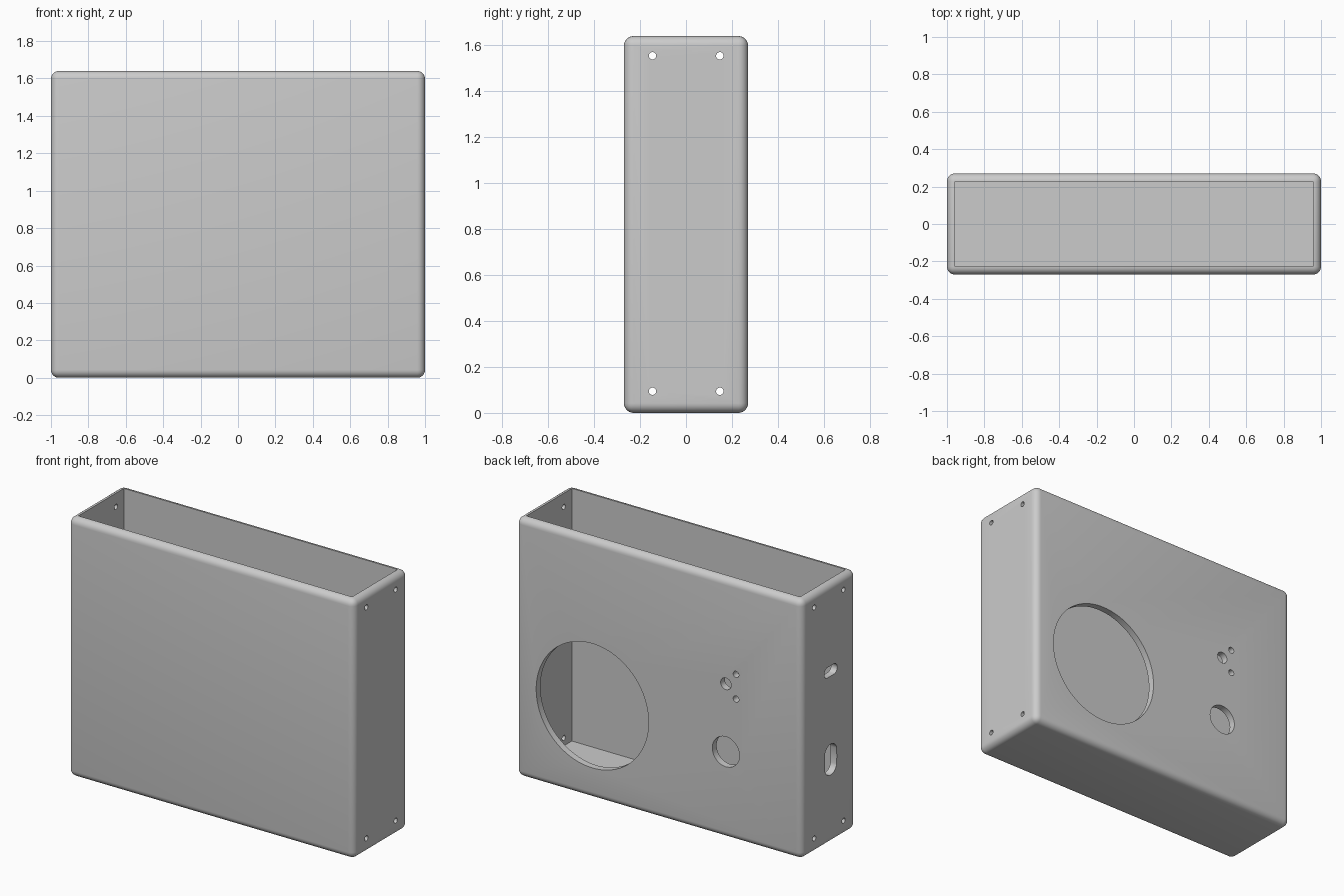
import bpy, math
from mathutils import Vector

if "Cube" in bpy.data.objects:
    bpy.data.objects.remove(bpy.data.objects["Cube"])

W, D, H = 2.0, 0.54, 1.64      # outer size
WALL, ROUND = 0.043, 0.042     # wall thickness, edge radius

grey = bpy.data.materials.new("mid grey")
grey.diffuse_color = (0.6, 0.6, 0.6, 1)
grey.use_nodes = True
grey.node_tree.nodes["Principled BSDF"].inputs["Base Color"].default_value = grey.diffuse_color


def box(name, size, centre):
    bpy.ops.mesh.primitive_cube_add(size=1, location=centre)
    ob = bpy.context.object
    ob.name = name
    ob.scale = size
    bpy.ops.object.transform_apply(location=True, scale=True)
    return ob


def drill(name, axis, centre, r, depth, stretch=None, sides=32):
    """Prism cutter along axis; stretch is a vector that turns a hole into a slot."""
    rot = (0, math.pi / 2, 0) if axis == "x" else (math.pi / 2, 0, 0)
    bpy.ops.mesh.primitive_cylinder_add(vertices=sides, radius=r, depth=depth,
                                        location=(0, 0, 0), rotation=rot)
    ob = bpy.context.object
    ob.name = name
    bpy.ops.object.transform_apply(location=True, rotation=True)
    if stretch:
        s = Vector(stretch)
        for v in ob.data.vertices:
            side = v.co.dot(s)
            if abs(side) > 1e-6:
                v.co += s * math.copysign(1, side)
    ob.location = centre
    return ob


def cut(target, cutter):
    m = target.modifiers.new(cutter.name, "BOOLEAN")
    m.operation, m.solver, m.object = "DIFFERENCE", "EXACT", cutter
    bpy.context.view_layer.objects.active = target
    bpy.ops.object.modifier_apply(modifier=m.name)
    bpy.data.objects.remove(cutter)


# Rounded outer case
case = box("case", (W, D, H), (0, 0, H / 2))
case.data.materials.append(grey)
bev = case.modifiers.new("round", "BEVEL")
bev.width, bev.segments = ROUND, 6
bpy.ops.object.modifier_apply(modifier="round")

# Open-topped cavity
cut(case, box("cavity", (W - 2 * WALL, D - 2 * WALL, H), (0, 0, WALL + H / 2)))

# Round holes in the back wall: x, z, radius, sides
for x, z, r, n in [(0.466, 0.587, 0.393, 96), (-0.468, 0.546, 0.095, 48),
                   (-0.468, 0.976, 0.037, 32), (-0.539, 1.054, 0.02, 24),
                   (-0.539, 0.898, 0.02, 24)]:
    # half-step sides keep the prism clear of the wall seams
    cut(case, drill("back_hole", "y", (x, D / 2, z), r, 0.2, sides=n))

# Screw holes through both end walls
for y in (-0.146, 0.147):
    for z in (0.094, 1.554):
        cut(case, drill("screw_hole", "x", (0, y, z), 0.016, 2.4, sides=24))

# Slots in the left end wall
cut(case, drill("switch_slot", "x", (-1, -0.018, 1.09), 0.033, 0.3, (0, 0.032, 0)))
cut(case, drill("cable_slot", "x", (-1, -0.018, 0.53), 0.06, 0.3, (0, 0, 0.038)))

# Smooth rounded edges, keep cut edges sharp
bpy.ops.object.select_all(action="DESELECT")
case.select_set(True)
bpy.context.view_layer.objects.active = case
bpy.ops.object.shade_smooth_by_angle(angle=math.radians(30))
